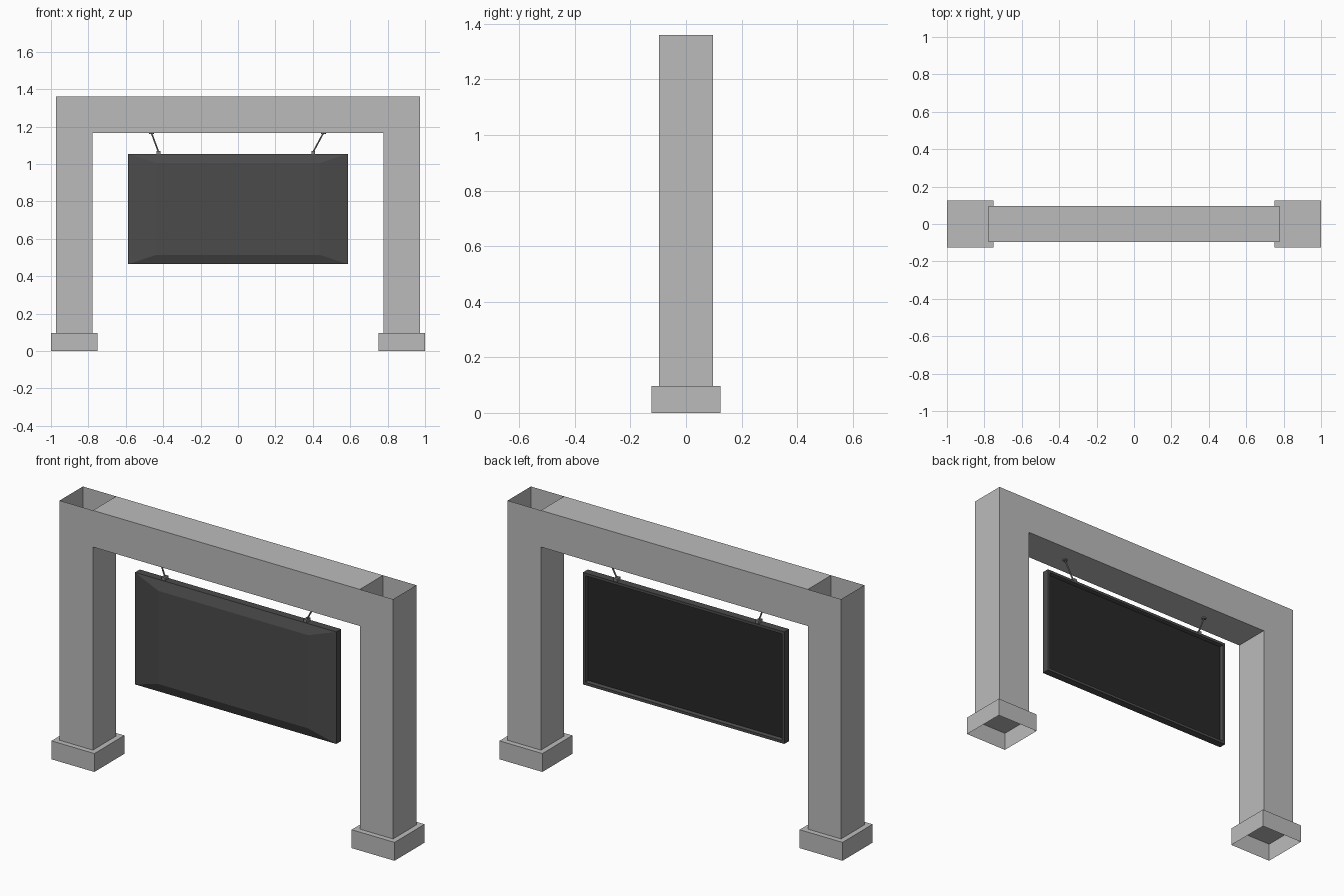
import bpy
import bmesh
from mathutils import Vector

cube = bpy.data.objects.get("Cube")
if cube:
    bpy.data.objects.remove(cube, do_unlink=True)


def material(name, value):
    mat = bpy.data.materials.new(name)
    mat.use_nodes = True
    color = (value, value, value, 1)
    mat.diffuse_color = color
    mat.node_tree.nodes["Principled BSDF"].inputs["Base Color"].default_value = color
    return mat


concrete = material("concrete grey", 0.5)
casing = material("casing dark grey", 0.07)
screen = material("screen black", 0.021)
metal = material("hanger metal", 0.22)


def finish(name, bm, *mats):
    mesh = bpy.data.meshes.new(name)
    bm.to_mesh(mesh)
    bm.free()
    for mat in mats:
        mesh.materials.append(mat)
    obj = bpy.data.objects.new(name, mesh)
    bpy.context.collection.objects.link(obj)
    return obj


def box_mesh(low, high, open_sides=()):
    """Box between two corners; faces whose normal matches an open side are left out."""
    low, high = Vector(low), Vector(high)
    bm = bmesh.new()
    bmesh.ops.create_cube(bm, size=1)
    bmesh.ops.scale(bm, vec=high - low, verts=bm.verts)
    bmesh.ops.translate(bm, vec=(low + high) / 2, verts=bm.verts)
    bm.normal_update()
    gone = [f for f in bm.faces
            if any(f.normal.dot(Vector(s)) > 0.9 for s in open_sides)]
    bmesh.ops.delete(bm, geom=gone, context="FACES")
    return bm


UP, DOWN, LEFT, RIGHT = (0, 0, 1), (0, 0, -1), (1, 0, 0), (-1, 0, 0)
POST, HALF, BASE = 0.875, 0.097, 0.125
TOP, UNDER, FOOT = 1.36, 1.167, 0.097

# Hollow posts standing on open-bottomed footings
for side, label in ((1, "left"), (-1, "right")):
    x = side * POST
    finish(label + "_footing", box_mesh((x - BASE, -BASE, 0), (x + BASE, BASE, FOOT), [DOWN]), concrete)
    finish(label + "_post", box_mesh((x - HALF, -HALF, FOOT), (x + HALF, HALF, TOP), [UP, DOWN]), concrete)

# Cross beam between the posts
reach = POST - HALF
finish("cross_beam", box_mesh((-reach, -HALF, UNDER), (reach, HALF, TOP), [LEFT, RIGHT]), concrete)

# Sign casing: raised bevelled front, recessed black back
bm = box_mesh((-0.587, -0.02, 0.465), (0.587, 0.02, 1.055))
front = min(bm.faces, key=lambda f: f.normal.y)
back = max(bm.faces, key=lambda f: f.normal.y)
bmesh.ops.inset_region(bm, faces=[front], thickness=0.07)
for v in front.verts:
    v.co.x *= 0.42 / 0.517
    v.co.y = -0.04
bmesh.ops.inset_region(bm, faces=[back], thickness=0.02)
bmesh.ops.inset_region(bm, faces=[back], thickness=0.006, depth=-0.018)
back.material_index = 1
finish("sign_panel", bm, casing, screen)


# Hangers: clamp on the sign, slanted rod, small plate under the beam
def rod(name, start, end, radius):
    start, end = Vector(start), Vector(end)
    axis = end - start
    bm = bmesh.new()
    bmesh.ops.create_cone(bm, cap_ends=True, segments=8, radius1=radius,
                          radius2=radius, depth=axis.length)
    bmesh.ops.rotate(bm, verts=bm.verts, matrix=axis.to_track_quat("Z", "Y").to_matrix())
    bmesh.ops.translate(bm, vec=(start + end) / 2, verts=bm.verts)
    return finish(name, bm, metal)


for label, low_x, high_x in (("left", 0.402, 0.457), ("right", -0.425, -0.463)):
    finish(label + "_clamp", box_mesh((low_x - 0.01, -0.016, 1.052), (low_x + 0.01, 0.016, 1.07)), metal)
    rod(label + "_hanger_rod", (low_x, 0, 1.065), (high_x, 0, UNDER), 0.004)
    rod(label + "_hanger_plate", (high_x, 0, UNDER - 0.005), (high_x, 0, UNDER), 0.013)
